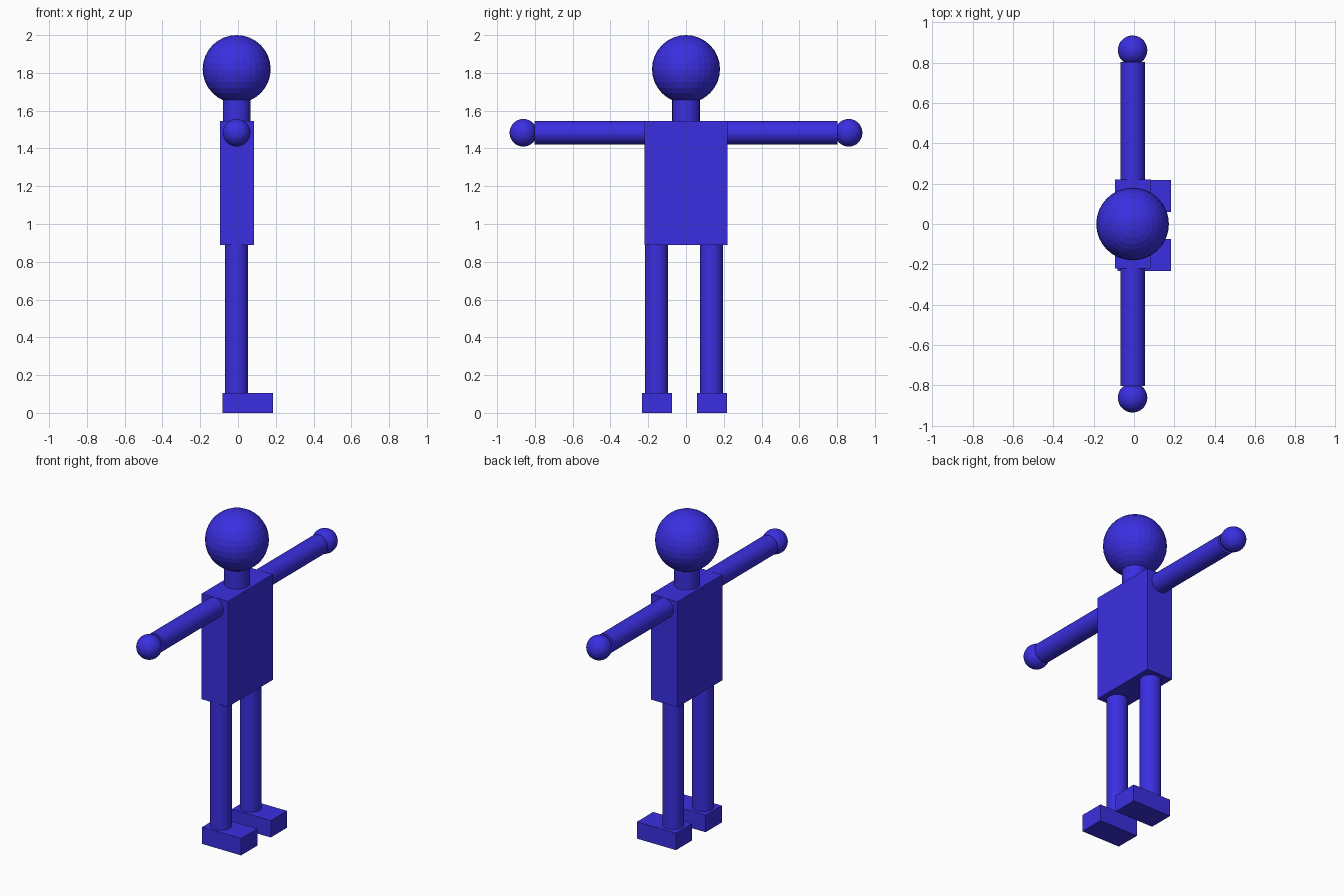
import bpy, math

if "Cube" in bpy.data.objects:
    bpy.data.objects.remove(bpy.data.objects["Cube"])

blue = bpy.data.materials.new("royal_blue")
blue.diffuse_color = (0.042, 0.028, 0.75, 1)
blue.use_nodes = True
blue.node_tree.nodes["Principled BSDF"].inputs["Base Color"].default_value = blue.diffuse_color
CX = -0.007  # shared centre line of the round parts


def finish(name):
    ob = bpy.context.object
    ob.name = name
    ob.data.materials.append(blue)
    return ob


def box(name, x, y, z):
    """Box given as (min, max) along each axis."""
    bpy.ops.mesh.primitive_cube_add(size=1, location=[sum(r) / 2 for r in (x, y, z)])
    ob = finish(name)
    ob.scale = [r[1] - r[0] for r in (x, y, z)]
    bpy.ops.object.transform_apply(location=False, rotation=False, scale=True)


def rod(name, radius, length, loc, rot=(0, 0, 0)):
    bpy.ops.mesh.primitive_cylinder_add(vertices=32, radius=radius, depth=length,
                                        location=loc, rotation=rot)
    finish(name)


def ball(name, radius, loc):
    bpy.ops.mesh.primitive_uv_sphere_add(segments=32, ring_count=16, radius=radius, location=loc)
    finish(name)


# Head, neck and torso
ball("head", 0.18, (CX, 0, 1.82))
rod("neck", 0.073, 0.18, (CX, 0, 1.60))
box("torso", (-0.095, 0.085), (-0.22, 0.22), (0.89, 1.545))

# Arms and hands reach out along y
for side, s in (("right", -1), ("left", 1)):
    rod(side + "_arm", 0.061, 0.605, (CX, s * 0.5, 1.483), (math.pi / 2, 0, 0))
    ball(side + "_hand", 0.073, (CX, s * 0.861, 1.483))

# Legs and feet, toes towards +x
for side, leg_y, foot_y in (("right", -0.156, -0.153), ("left", 0.135, 0.138)):
    rod(side + "_leg", 0.061, 0.80, (CX, leg_y, 0.495))
    box(side + "_foot", (-0.083, 0.184), (foot_y - 0.079, foot_y + 0.079), (0, 0.105))
